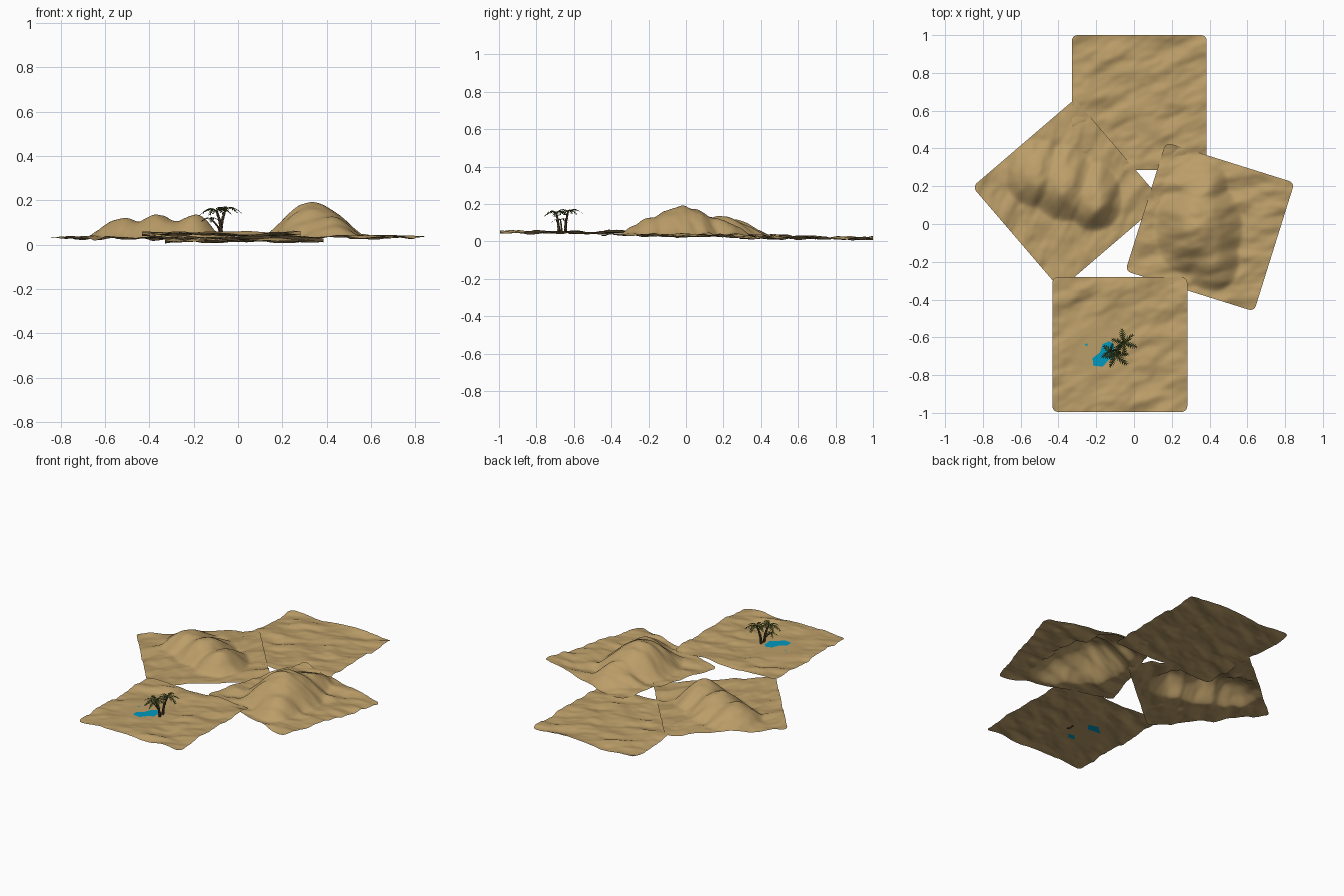
import bpy, bmesh, random
from math import sin, cos, pi, radians, hypot
from mathutils import Vector, noise

if "Cube" in bpy.data.objects:
    bpy.data.objects.remove(bpy.data.objects["Cube"])

random.seed(4)


def material(name, rgb):
    m = bpy.data.materials.new(name)
    m.diffuse_color = (*rgb, 1)
    m.use_nodes = True
    m.node_tree.nodes["Principled BSDF"].inputs["Base Color"].default_value = m.diffuse_color
    return m


SAND = material("sand", (0.50, 0.34, 0.14))
WATER = material("water", (0.0, 0.32, 0.52))
BARK = material("bark", (0.09, 0.06, 0.025))
LEAF = material("leaf", (0.07, 0.10, 0.02))
POOL = (-0.19, -0.67)


def finish(name, bm, mat, smooth=False):
    me = bpy.data.meshes.new(name)
    bm.to_mesh(me)
    bm.free()
    me.materials.append(mat)
    for p in me.polygons:
        p.use_smooth = smooth
    ob = bpy.data.objects.new(name, me)
    bpy.context.collection.objects.link(ob)
    return ob


def dune_height(x, y, dunes):
    # each dune: x, y, height, west / east / south / north radius
    total = 0
    for dx, dy, h, rw, re, rs, rn in dunes:
        a = (x - dx) / (re if x > dx else rw)
        b = (y - dy) / (rn if y > dy else rs)
        total += (h * max(0, 1 - a * a - b * b) ** 1.5) ** 4
    return total ** 0.25


def sand_tile(name, cx, cy, base, angle, seed, dunes=(), half=0.357, r=0.03):
    bm = bmesh.new()
    bmesh.ops.create_grid(bm, x_segments=72, y_segments=72, size=half)
    c = half - r
    ca, sa = cos(radians(angle)), sin(radians(angle))
    for v in bm.verts:
        u, w = v.co.x, v.co.y
        # rounded corners
        iu, iw = max(-c, min(c, u)), max(-c, min(c, w))
        du, dw = u - iu, w - iw
        if du and dw:
            k = max(abs(du), abs(dw)) / hypot(du, dw)
            u, w = iu + du * k, iw + dw * k
        x, y = cx + u * ca - w * sa, cy + u * sa + w * ca
        # wind ripples, fading out around the pool
        t, s = u * 0.9 + w * 0.42, w * 0.9 - u * 0.42
        rip = 0.017 * noise.noise(Vector((t * 6.3, s * 14, seed)))
        rip += 0.004 * noise.noise(Vector((t * 18, s * 30, seed + 5)))
        d = hypot(x - POOL[0], y - POOL[1])
        rip *= max(0, min(1, (d - 0.09) / 0.1))
        v.co = (x, y, base + rip + dune_height(x, y, dunes))
    finish(name, bm, SAND, True)


# four overlapping sand tiles
sand_tile("back_sand_tile", 0.028, 0.643, 0.02, 0, 1.3)
sand_tile("front_sand_tile", -0.075, -0.638, 0.05, 0, 7.7)
sand_tile("left_dune_tile", -0.352, 0.158, 0.031, 40.6, 13.1, [
    (-0.52, 0.235, 0.088, 0.16, 0.18, 0.15, 0.22),
    (-0.36, 0.17, 0.100, 0.18, 0.18, 0.16, 0.25),
    (-0.20, 0.11, 0.098, 0.16, 0.14, 0.15, 0.22)])
sand_tile("right_dune_tile", 0.402, -0.015, 0.036, -17.4, 21.9, [
    (0.34, -0.02, 0.152, 0.24, 0.24, 0.27, 0.27),
    (0.42, -0.20, 0.085, 0.16, 0.14, 0.16, 0.2),
    (0.38, 0.20, 0.075, 0.22, 0.12, 0.2, 0.14)])


# water showing above the sand, and its edges just under it
def water(name, z, pts):
    bm = bmesh.new()
    bm.faces.new([bm.verts.new((x, y, z)) for x, y in pts])
    finish(name, bm, WATER)


water("pool", 0.0515, [(-0.215, -0.75), (-0.165, -0.755), (-0.135, -0.72), (-0.10, -0.70),
                       (-0.105, -0.64), (-0.13, -0.62), (-0.165, -0.635), (-0.18, -0.68),
                       (-0.22, -0.71)])
water("pool_puddle", 0.0515, [(-0.265, -0.64), (-0.247, -0.646), (-0.247, -0.632)])
water("pool_edge_back", 0.0485, [(-0.26, -0.61), (-0.17, -0.62), (-0.14, -0.575), (-0.20, -0.56)])
water("pool_edge_front", 0.0485, [(-0.19, -0.76), (-0.14, -0.76), (-0.12, -0.73), (-0.16, -0.725)])


# palms: ringed trunk and jagged arching fronds
def palm(name, base, top, radius, length, count, turn):
    base, top = Vector(base), Vector(top)
    bm = bmesh.new()
    bend = Vector((top.x - base.x, top.y - base.y, 0)) * -0.25
    n = 6
    pts = [base.lerp(top, i / n) + bend * sin(pi * i / n) for i in range(n + 1)]
    for i in range(n):
        a, b = pts[i], pts[i + 1]
        k = radius * (1 - 0.4 * i / n)
        m = (b - a).to_track_quat('Z', 'Y').to_matrix().to_4x4()
        m.translation = (a + b) / 2
        bmesh.ops.create_cone(bm, cap_ends=True, segments=7, radius1=k * 0.75, radius2=k,
                              depth=(b - a).length * 1.1, matrix=m)
    finish(name + "_trunk", bm, BARK)

    bm = bmesh.new()
    steps = 7
    for f in range(count):
        ang = turn + 2 * pi * f / count + random.uniform(-0.2, 0.2)
        out = Vector((cos(ang), sin(ang), 0))
        side = Vector((-out.y, out.x, 0))
        size = length * random.uniform(0.85, 1.05)
        lift = random.uniform(0.5, 0.75)
        spine = []
        for i in range(steps + 1):
            t = i / steps
            spine.append(top + size * (out * t + Vector((0, 0, lift * t - 0.85 * t * t))))
        for i in range(steps):
            t = (i + 0.5) / steps
            w = size * 0.27 * sin(pi * (0.12 + 0.8 * t))
            for s in (1, -1):
                tip = spine[i + 1] + out * size * 0.09 + side * s * w - Vector((0, 0, w * 0.45))
                tri = [spine[i], spine[i + 1], tip]
                if s < 0:
                    tri.reverse()
                bm.faces.new([bm.verts.new(p) for p in tri])
    finish(name + "_fronds", bm, LEAF)


palm("front_palm", (-0.075, -0.68, 0.045), (-0.098, -0.695, 0.155), 0.009, 0.075, 6, 0.2)
palm("back_palm", (-0.078, -0.645, 0.045), (-0.055, -0.63, 0.163), 0.009, 0.073, 6, 0.6)
palm("small_palm", (-0.08, -0.665, 0.045), (-0.125, -0.672, 0.118), 0.006, 0.045, 5, 1.1)
